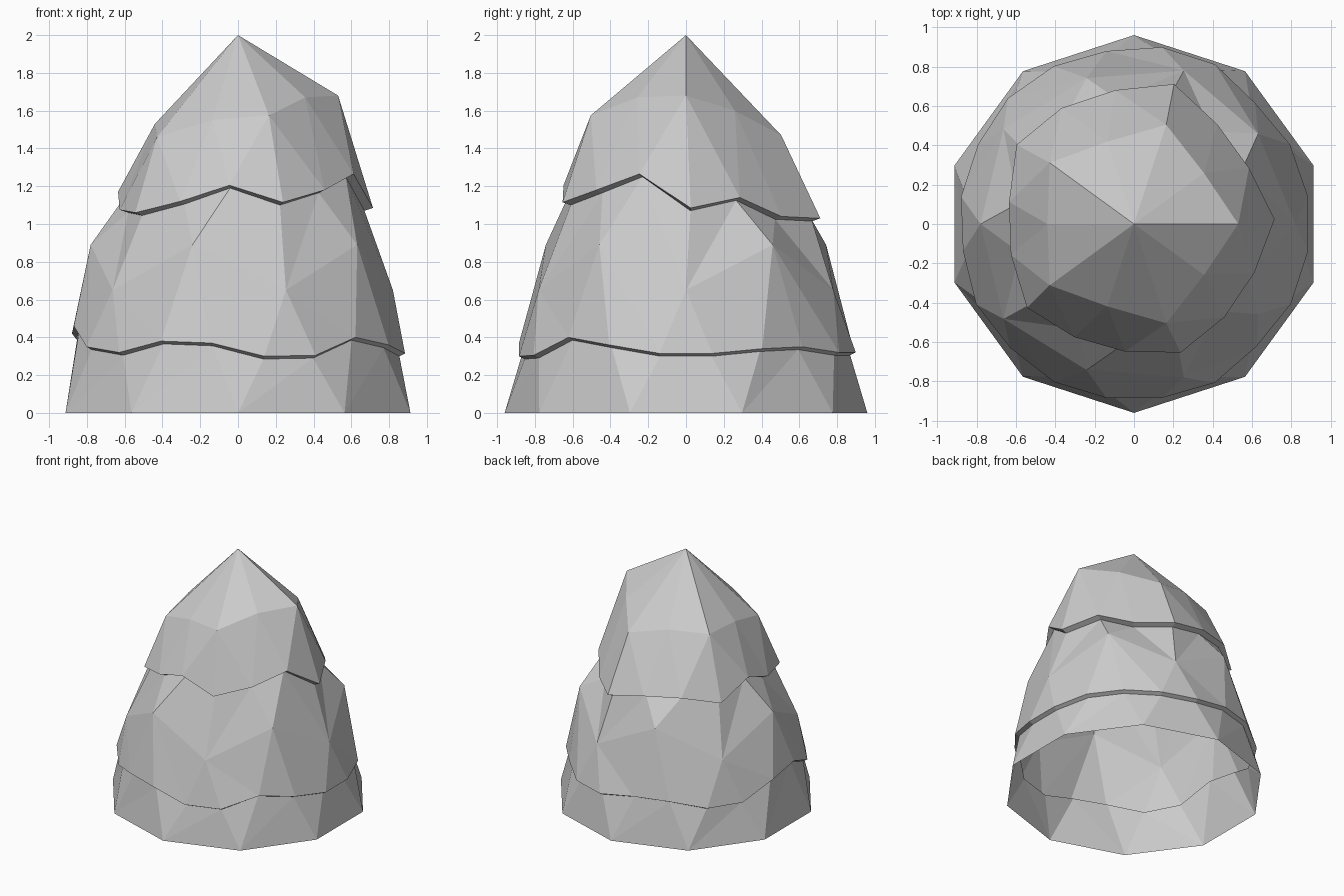
import bpy, bmesh
from math import cos, sin, radians

if "Cube" in bpy.data.objects:
    bpy.data.objects.remove(bpy.data.objects["Cube"])

bm = bmesh.new()


def ring(start, radii, heights):
    """Irregular closed ring: returns (angle, vertex) pairs, evenly spaced."""
    step = 360 / len(heights)
    pts = []
    for k, (r, z) in enumerate(zip(radii, heights)):
        a = start + k * step
        pts.append((a, bm.verts.new((r * cos(radians(a)), r * sin(radians(a)), z))))
    return pts


def zip_rings(upper, lower):
    """Triangulate the band between two rings with different point counts."""
    n, m = len(upper), len(lower)
    i = j = 0
    ang = lambda pts, k: pts[k % len(pts)][0] + 360 * (k // len(pts))
    while i < n or j < m:
        a, b = upper[i % n][1], lower[j % m][1]
        if j >= m or (i < n and ang(upper, i + 1) < ang(lower, j + 1)):
            bm.faces.new((a, b, upper[(i + 1) % n][1]))
            i += 1
        else:
            bm.faces.new((a, b, lower[(j + 1) % m][1]))
            j += 1


def shelf(start, radii, heights, inset):
    """Overhanging rim plus the narrow ledge tucked below it."""
    outer = ring(start, radii, heights)
    inner = ring(start, [r - inset for r in radii], [z - 0.015 for z in heights])
    n = len(outer)
    for k in range(n):
        q = (k + 1) % n
        bm.faces.new((outer[k][1], inner[k][1], inner[q][1], outer[q][1]))
    return outer, inner


# pointed cap
apex = bm.verts.new((0, 0, 2))
cap = ring(0, [0.53, 0.44] * 5,
           [1.68, 1.60, 1.47, 1.54, 1.54, 1.53, 1.46, 1.55, 1.575, 1.67])
for k in range(10):
    bm.faces.new((apex, cap[k][1], cap[(k + 1) % 10][1]))

# upper tier rim
top_rim, top_in = shelf(
    2,
    [.715, .65, .66, .74, .687, .695, .72, .645, .645, .69, .65, .65, .695, .66, .66],
    [1.085, 1.14, 1.04, 1.03, 1.09, 1.11, 1.06, 1.17, 1.075, 1.06, 1.12, 1.205,
     1.115, 1.18, 1.265], 0.045)
zip_rings(cap, top_rim)

# middle tier
waist = ring(0, [0.82, 0.78] * 5, [0.65, 0.89] * 5)
zip_rings(top_in, waist)
mid_rim, mid_in = shelf(
    9,
    [.895, .89, .87, .91, .91, .89, .9, .905, .89, .89,
     .88, .9, .89, .9, .895, .895, .905, .88, .895, .895],
    [.315, .34, .35, .32, .32, .365, .365, .31, .31, .42,
     .46, .35, .32, .38, .37, .30, .305, .40, .36, .315], 0.03)
zip_rings(waist, mid_rim)

# lower skirt, open underneath
base = ring(18, [0.96] * 10, [0] * 10)
zip_rings(mid_in, base)

bmesh.ops.recalc_face_normals(bm, faces=bm.faces)
mesh = bpy.data.meshes.new("tiered_foliage")
bm.to_mesh(mesh)
bm.free()
obj = bpy.data.objects.new("tiered_foliage", mesh)
bpy.context.collection.objects.link(obj)
